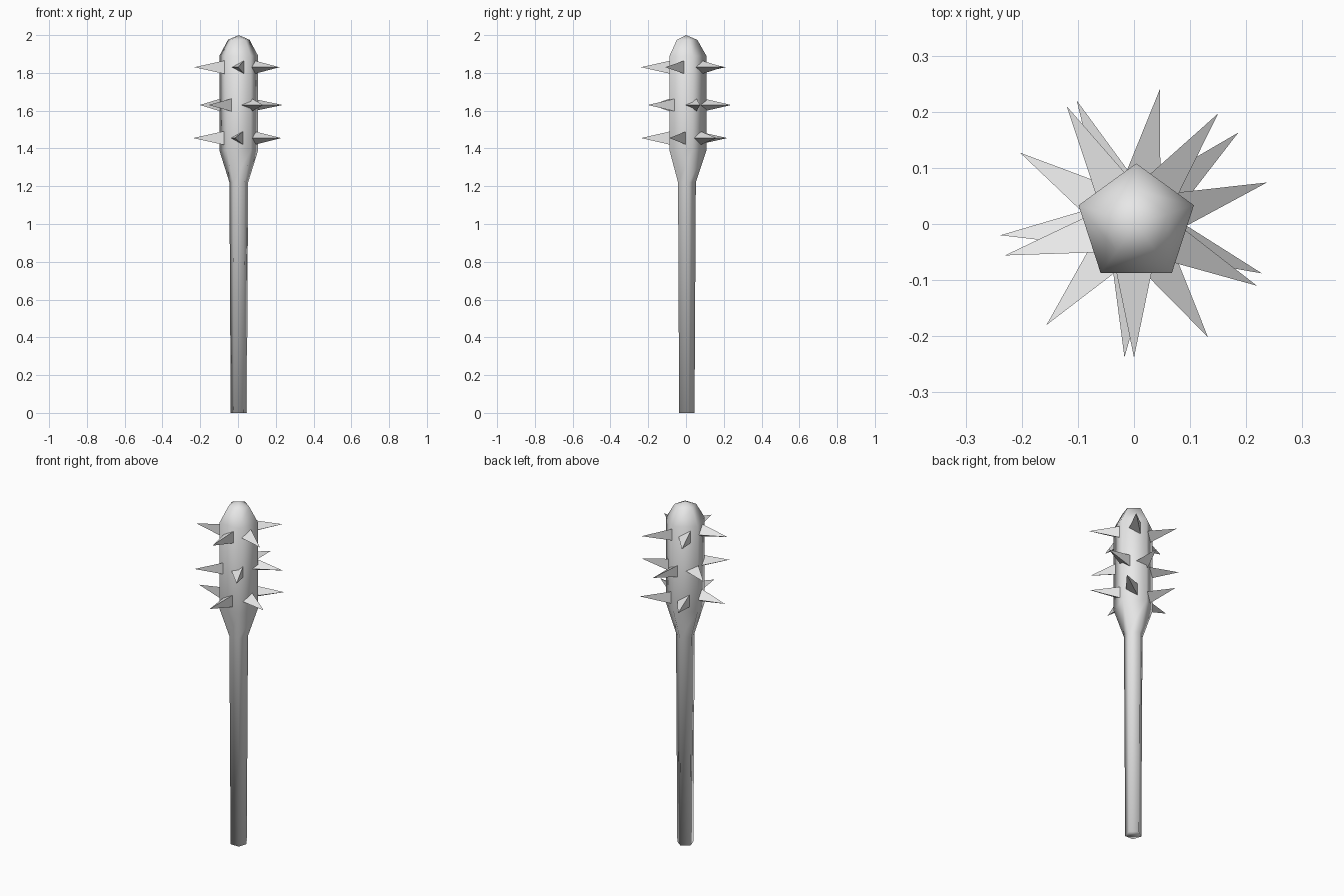
import bpy, bmesh, math
from mathutils import Vector

if "Cube" in bpy.data.objects:
    bpy.data.objects.remove(bpy.data.objects["Cube"])

grey = bpy.data.materials.new("light_grey")
grey.use_nodes = True
grey.diffuse_color = (0.8, 0.8, 0.8, 1)
grey.node_tree.nodes["Principled BSDF"].inputs["Base Color"].default_value = (0.8, 0.8, 0.8, 1)

SIDES = 5
CENTRE_X = 0.004


def finish(name, bm, smooth):
    bmesh.ops.recalc_face_normals(bm, faces=bm.faces)
    for face in bm.faces:
        face.smooth = smooth
    mesh = bpy.data.meshes.new(name)
    bm.to_mesh(mesh)
    bm.free()
    mesh.materials.append(grey)
    obj = bpy.data.objects.new(name, mesh)
    bpy.context.collection.objects.link(obj)
    return obj


# Club body: five-sided turned profile (radius, height) with a pointed crown
profile = [(0.045, 0), (0.052, 1.22), (0.108, 1.39), (0.108, 1.89), (0.06, 1.975)]
bm = bmesh.new()
rings = []
for radius, z in profile:
    ring = []
    for i in range(SIDES):
        a = math.pi / 2 + math.tau * i / SIDES
        ring.append(bm.verts.new((CENTRE_X + radius * math.cos(a), radius * math.sin(a), z)))
    rings.append(ring)
for low, high in zip(rings, rings[1:]):
    for i in range(SIDES):
        j = (i + 1) % SIDES
        bm.faces.new((low[i], low[j], high[j], high[i]))
bm.faces.new(rings[0][::-1])
apex = bm.verts.new((CENTRE_X, 0, 2))
for i in range(SIDES):
    bm.faces.new((rings[-1][i], rings[-1][(i + 1) % SIDES], apex))
finish("club_body", bm, True)


# Spikes: three-sided pyramids pointing outwards, placed by their tips
def spike(name, x, y, z):
    tip = Vector((x, y, z))
    out = Vector((x, y, 0)).normalized()
    side = Vector((-out.y, out.x, 0))
    up = Vector((0, 0, 1))
    root = out * 0.078 + up * z
    bm = bmesh.new()
    corners = [root - side * 0.033,
               root + side * 0.033 + up * 0.036,
               root + side * 0.033 - up * 0.036]
    base = [bm.verts.new(c) for c in corners]
    point = bm.verts.new(tip)
    bm.faces.new(base)
    for i in range(3):
        bm.faces.new((base[i], base[(i + 1) % 3], point))
    finish(name, bm, False)


rows = {
    "upper": (1.83, [(0.15, 0.197), (-0.12, 0.21), (-0.23, -0.056), (0, -0.238), (0.219, -0.11)]),
    "middle": (1.63, [(0.237, 0.074), (0.046, 0.24), (-0.203, 0.127), (-0.156, -0.18), (0.132, -0.202)]),
    "lower": (1.455, [(0.186, 0.163), (-0.102, 0.22), (-0.238, -0.02), (-0.017, -0.238), (0.228, -0.088)]),
}
for row, (z, tips) in rows.items():
    for n, (x, y) in enumerate(tips, 1):
        spike(f"{row}_spike_{n}", x, y, z)
